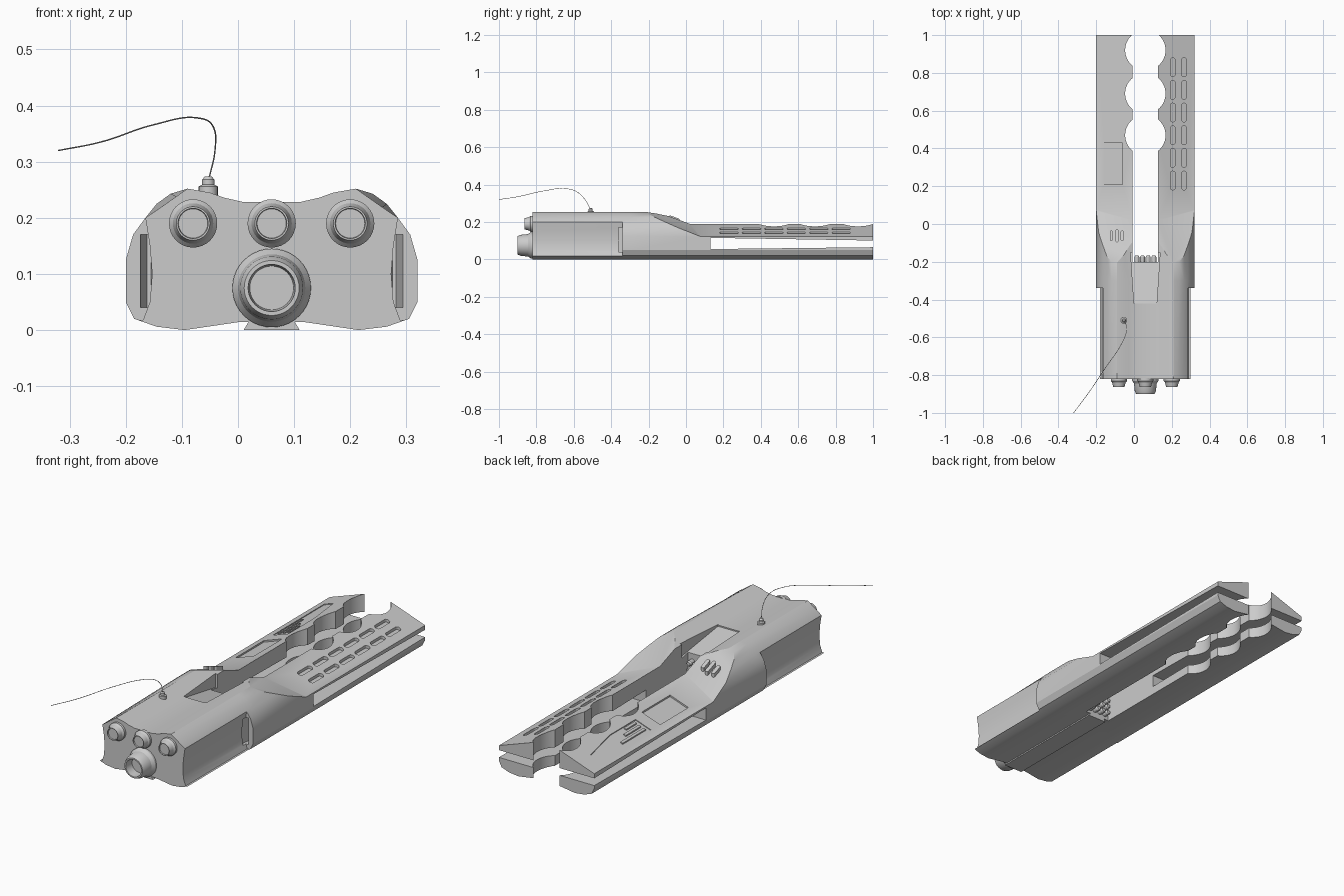
import bpy, bmesh
from math import sin, cos, pi, radians

if "Cube" in bpy.data.objects:
    bpy.data.objects.remove(bpy.data.objects["Cube"])

CX = 0.06  # the body's own centre line


def build(name, solids):
    """One object out of several lofts; each loft is a list of point rings."""
    bm = bmesh.new()
    for rings in solids:
        vs = [[bm.verts.new(p) for p in ring] for ring in rings]
        n = len(vs[0])
        for a, b in zip(vs, vs[1:]):
            for i in range(n):
                j = (i + 1) % n
                bm.faces.new((a[i], a[j], b[j], b[i]))
        bm.faces.new(vs[0][::-1])
        bm.faces.new(vs[-1])
    bmesh.ops.recalc_face_normals(bm, faces=bm.faces)
    me = bpy.data.meshes.new(name)
    bm.to_mesh(me)
    bm.free()
    ob = bpy.data.objects.new(name, me)
    bpy.context.collection.objects.link(ob)
    return ob


def cut(target, solids):
    """Subtract lofts from the target and throw the cutter away."""
    cutter = build("cutter", solids)
    cutter.hide_render = True
    mod = target.modifiers.new("cut", 'BOOLEAN')
    mod.operation, mod.solver, mod.object = 'DIFFERENCE', 'EXACT', cutter
    bpy.context.view_layer.objects.active = target
    bpy.ops.object.modifier_apply(modifier=mod.name)
    bpy.data.objects.remove(cutter)


def along_y(pts, y0, y1):
    return [[(CX + x, y, z) for x, z in pts] for y in (y0, y1)]


def along_x(pts, x0, x1):
    return [[(x, y, z) for y, z in pts] for x in (x0, x1)]


def along_z(pts, z0, z1):
    return [[(x, y, z) for x, y in pts] for z in (z0, z1)]


def turned(loc, profile, axis, n=32):
    """Lathe a (radius, distance) profile toward -y, +y or z."""
    x, y, z = loc
    rings = []
    for r, d in profile:
        c = [(r * cos(2 * pi * i / n), r * sin(2 * pi * i / n)) for i in range(n)]
        if axis == 'z':
            rings.append([(x + u, y + v, z + d) for u, v in c])
        else:
            s = -1 if axis == '-y' else 1
            rings.append([(x + u, y + s * d, z + v) for u, v in c])
    return rings


def prong_z(x, y):
    return 0.214 - 0.35 * abs(x - CX)


def ramp_z(x, y):
    return 0.214 - 0.2445 * abs(x - CX) - 0.365 * y


def plate(pts, surf, lo, hi):
    """2D outline draped on a sloping surface, between two heights."""
    return [[(x, y, surf(x, y) + h) for x, y in pts] for h in (lo, hi)]


def capsule(x, y, w, length, n=6):
    r, h = w / 2, length / 2 - w / 2
    top = [(x + r * cos(pi * i / n), y + h + r * sin(pi * i / n)) for i in range(n + 1)]
    return top + [(2 * x - px, 2 * y - py) for px, py in top]


def rect(x0, x1, y0, y1):
    return [(x0, y0), (x1, y0), (x1, y1), (x0, y1)]


# main hull: mirrored half section, plainer shoulder chamfer at the rear
def section(chamfer):
    half = [(0.05, 0.228), (0.085, 0.236), (0.11, 0.245), (0.15, 0.252)] + chamfer + [
        (0.225, 0.2), (0.247, 0.17), (0.26, 0.125), (0.26, 0.05), (0.245, 0.02),
        (0.205, 0.006), (0.155, 0.0), (0.06, 0.014)]
    return half + [(-x, z) for x, z in reversed(half)]


rear = section([(0.17, 0.238), (0.197, 0.219)])
wide = section([(0.18, 0.243), (0.205, 0.225)])
hull = build("main_hull", [[[(CX + x, y, z) for x, z in pts]
                            for y, pts in ((-0.82, rear), (-0.3, wide), (1, wide))]])

# centre slot with three round bays
cut(hull, [along_z(rect(CX - 0.068, CX + 0.068, -0.2, 1.1), -0.1, 0.5)])
for y in (0.47, 0.69, 0.92):
    cut(hull, [turned((CX, y, -0.1), [(0.107, 0), (0.107, 0.6)], 'z', 48)])

# sloping prong tops and ramps; recessed rear flanks with a small inlet
for s in (-1, 1):
    slab = []
    for dx in (0.03, 0.4):
        x, yi = CX + s * dx, 0.2893 * dx
        slab.append([(x, -0.6, ramp_z(x, -0.6)), (x, yi, prong_z(x, yi)),
                     (x, 1.2, prong_z(x, 1.2)), (x, 1.2, 0.9), (x, -0.6, 0.9)])
    cut(hull, [slab])
    flank = [(0.226, 0.206), (0.217, 0.15), (0.213, 0.1), (0.217, 0.05),
             (0.229, 0.018), (0.4, 0.018), (0.4, 0.206)]
    cut(hull, [along_y([(s * x, z) for x, z in flank], -0.9, -0.34)])
    inlet = [(0.205, -0.36), (0.238, -0.36), (0.222, -0.28), (0.215, -0.28)]
    cut(hull, [along_z([(CX + s * x, y) for x, y in inlet], 0.04, 0.17)])

# tapering gap between upper and lower prongs
cut(hull, [along_x([(0.13, 0.055), (1.1, 0.066), (1.1, 0.099), (0.13, 0.115)], -0.5, 0.6)])

# sunken sloping deck behind the slot
cut(hull, [[[(CX - w, y, z), (CX + w, y, z), (CX + w, y, 0.4), (CX - w, y, 0.4)]
            for y, w, z in ((-0.42, 0.06, 0.222), (-0.15, 0.078, 0.165))]])

# vent slots on the right prong, panels on the left prong
cut(hull, [plate(capsule(x, 0.23 + 0.12 * i, 0.026, 0.1), prong_z, -0.014, 0.03)
           for x in (0.205, 0.265) for i in range(6)])
cut(hull, [plate(rect(-0.16, -0.06, 0.21, 0.43), prong_z, -0.008, 0.03)])
panel = [(-0.16, 0.5), (-0.075, 0.5), (-0.075, 0.7), (-0.11, 0.9), (-0.16, 0.9)]
cut(hull, [plate(panel, prong_z, -0.004, 0.03)])
parts = [hull]

# plain raised bars inside the long panel
parts.append(build("panel_bars", [plate(rect(x, x + 0.012, 0.52, y), prong_z, -0.006, 0.002)
                                  for x, y in ((-0.145, 0.7), (-0.12, 0.64), (-0.095, 0.6))]))

# three ridges on the left ramp
parts.append(build("ramp_ridges", [plate(capsule(x, -0.062, 0.016, h), ramp_z, -0.01, 0.018)
                                   for x, h in ((-0.12, 0.055), (-0.09, 0.07), (-0.063, 0.055))]))

# bundle of pins on the closed end of the slot
parts.append(build("slot_pins", [
    turned((CX + 0.03 * (i - 1.5), -0.21, 0.04 + 0.032 * k),
           [(0.013, 0), (0.013, 0.035), (0.009, 0.042)], '+y', 12)
    for i in range(4) for k in range(4)]))

# dovetail keel under the body
parts.append(build("keel", [along_y([(-0.05, 0), (0.05, 0), (0.038, 0.02), (-0.038, 0.02)],
                                    -0.82, -0.2)]))

# nozzles on the front face
parts.append(build("small_nozzles", [
    turned((x, -0.815, 0.19), [(0.043, 0), (0.043, 0.016), (0.036, 0.024), (0.03, 0.048),
                               (0.027, 0.048), (0.026, 0.042)], '-y')
    for x in (-0.08, 0.06, 0.2)]))
parts.append(build("main_nozzle", [
    turned((CX, -0.81, 0.075), [(0.07, 0), (0.07, 0.02), (0.06, 0.035), (0.056, 0.075),
                                (0.049, 0.09), (0.042, 0.09), (0.039, 0.045)], '-y', 40)]))

# cable socket and loose cable
parts.append(build("cable_socket", [
    turned((-0.053, -0.51, 0.238), [(0.017, 0), (0.017, 0.018), (0.011, 0.021),
                                    (0.011, 0.03), (0.006, 0.036)], 'z', 20)]))
path = [(-0.053, -0.51, 0.265), (-0.041, -0.54, 0.32), (-0.044, -0.585, 0.362),
        (-0.072, -0.645, 0.378), (-0.15, -0.76, 0.366), (-0.245, -0.9, 0.335),
        (-0.32, -1, 0.32)]
curve = bpy.data.curves.new("cable", 'CURVE')
curve.dimensions = '3D'
curve.bevel_depth, curve.bevel_resolution = 0.0013, 2
spline = curve.splines.new('BEZIER')
spline.bezier_points.add(len(path) - 1)
for bp, p in zip(spline.bezier_points, path):
    bp.co = p
    bp.handle_left_type = bp.handle_right_type = 'AUTO'
bpy.context.collection.objects.link(bpy.data.objects.new("cable", curve))

# smooth curved skins, keep hard edges
bpy.ops.object.select_all(action='DESELECT')
for ob in parts:
    ob.select_set(True)
bpy.context.view_layer.objects.active = hull
bpy.ops.object.shade_smooth_by_angle(angle=radians(25))
